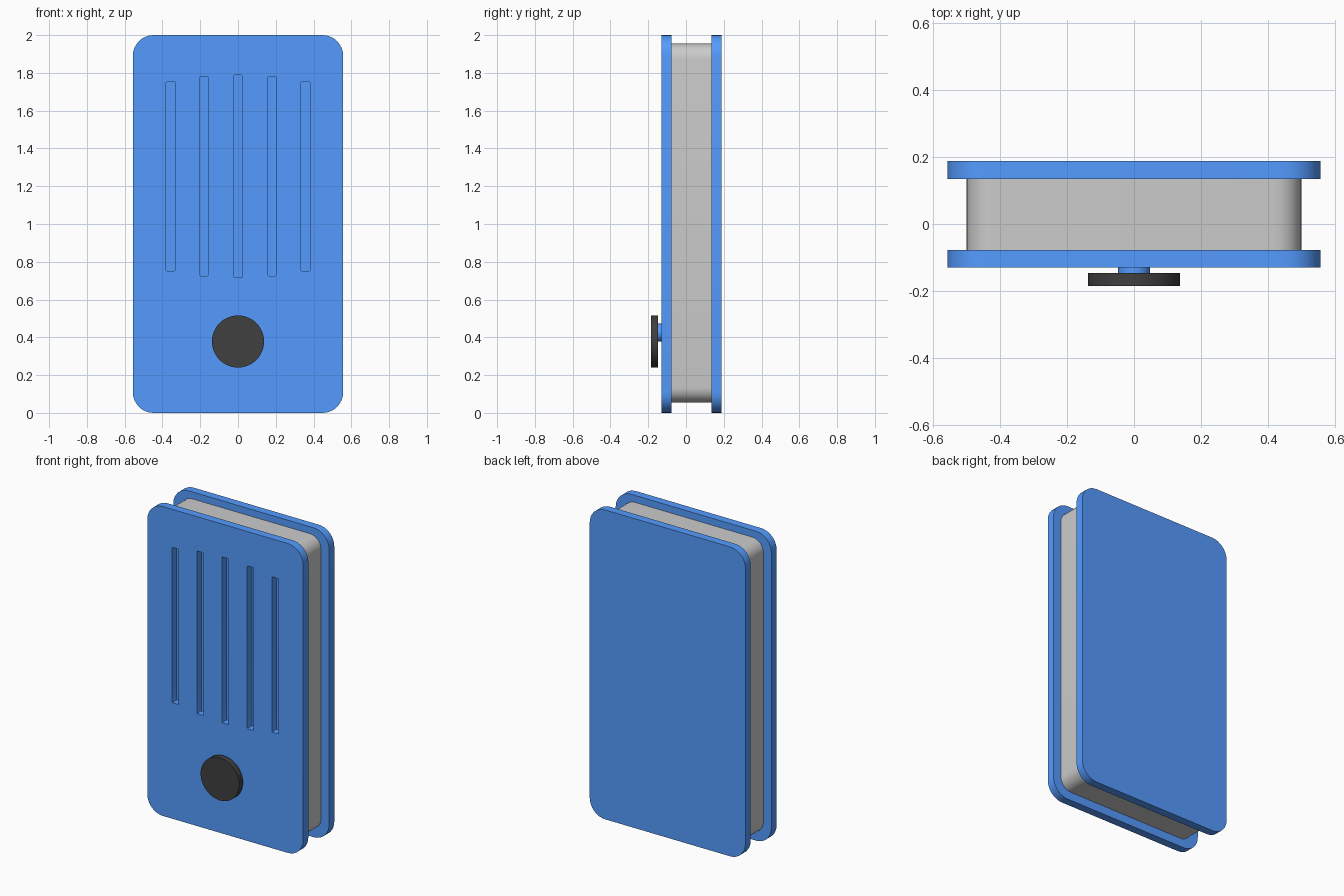
import bpy, bmesh, math
from mathutils import Matrix

if "Cube" in bpy.data.objects:
    bpy.data.objects.remove(bpy.data.objects["Cube"])


def material(name, rgb):
    m = bpy.data.materials.new(name)
    m.diffuse_color = (*rgb, 1)
    m.use_nodes = True
    m.node_tree.nodes["Principled BSDF"].inputs["Base Color"].default_value = m.diffuse_color
    return m


blue = material("blue_paint", (0.09, 0.33, 1.0))
black = material("black_plastic", (0.05, 0.05, 0.05))


def finish(name, bm, mat):
    bmesh.ops.recalc_face_normals(bm, faces=bm.faces)
    me = bpy.data.meshes.new(name)
    bm.to_mesh(me)
    bm.free()
    ob = bpy.data.objects.new(name, me)
    bpy.context.collection.objects.link(ob)
    if mat:
        me.materials.append(mat)
    return ob


def smooth(ob):
    bpy.ops.object.select_all(action='DESELECT')
    ob.select_set(True)
    bpy.context.view_layer.objects.active = ob
    bpy.ops.object.shade_smooth_by_angle(angle=math.radians(30))


def add_slab(bm, cx, hx, z0, z1, r, y0, y1, seg=8):
    """Rounded rectangle in the xz plane, extruded from y0 to y1."""
    verts = []
    corners = [(cx + hx - r, z1 - r), (cx - hx + r, z1 - r),
               (cx - hx + r, z0 + r), (cx + hx - r, z0 + r)]
    for k, (x, z) in enumerate(corners):
        for i in range(seg + 1):
            a = math.pi / 2 * (k + i / seg)
            verts.append(bm.verts.new((x + r * math.cos(a), y0, z + r * math.sin(a))))
    face = bm.faces.new(verts)
    ext = bmesh.ops.extrude_face_region(bm, geom=[face])["geom"]
    moved = [g for g in ext if isinstance(g, bmesh.types.BMVert)]
    bmesh.ops.translate(bm, verts=moved, vec=(0, y1 - y0, 0))


def slab(name, *args, mat=None):
    bm = bmesh.new()
    add_slab(bm, *args)
    return finish(name, bm, mat)


def disc(name, radius, z, y0, y1, mat):
    bm = bmesh.new()
    turn = Matrix.Translation((0, (y0 + y1) / 2, z)) @ Matrix.Rotation(math.pi / 2, 4, 'X')
    bmesh.ops.create_cone(bm, cap_ends=True, segments=48, radius1=radius,
                          radius2=radius, depth=y1 - y0, matrix=turn)
    ob = finish(name, bm, mat)
    smooth(ob)
    return ob


# Core and the two cover plates
core = slab("core", 0, 0.5, 0.055, 1.955, 0.08, -0.08, 0.137)
back = slab("back_plate", 0, 0.557, 0, 2, 0.11, 0.135, 0.188, mat=blue)
front = slab("front_plate", 0, 0.557, 0, 2, 0.11, -0.13, -0.077, mat=blue)

# Vertical grooves in the front plate, shorter towards the sides
bm = bmesh.new()
for x, half_len in ((-0.357, 0.502), (-0.18, 0.526), (0, 0.536), (0.18, 0.526), (0.357, 0.502)):
    add_slab(bm, x, 0.023, 1.252 - half_len, 1.252 + half_len, 0.005, -0.2, -0.083, 2)
cutter = finish("groove_cutter", bm, blue)
mod = front.modifiers.new("grooves", 'BOOLEAN')
mod.operation = 'DIFFERENCE'
mod.solver = 'EXACT'
mod.object = cutter
bpy.context.view_layer.objects.active = front
bpy.ops.object.modifier_apply(modifier=mod.name)
bpy.data.objects.remove(cutter)

for ob in (core, back, front):
    smooth(ob)

# Round button on its short stem
disc("button_stem", 0.048, 0.425, -0.15, -0.12, blue)
disc("button", 0.138, 0.378, -0.185, -0.147, black)
